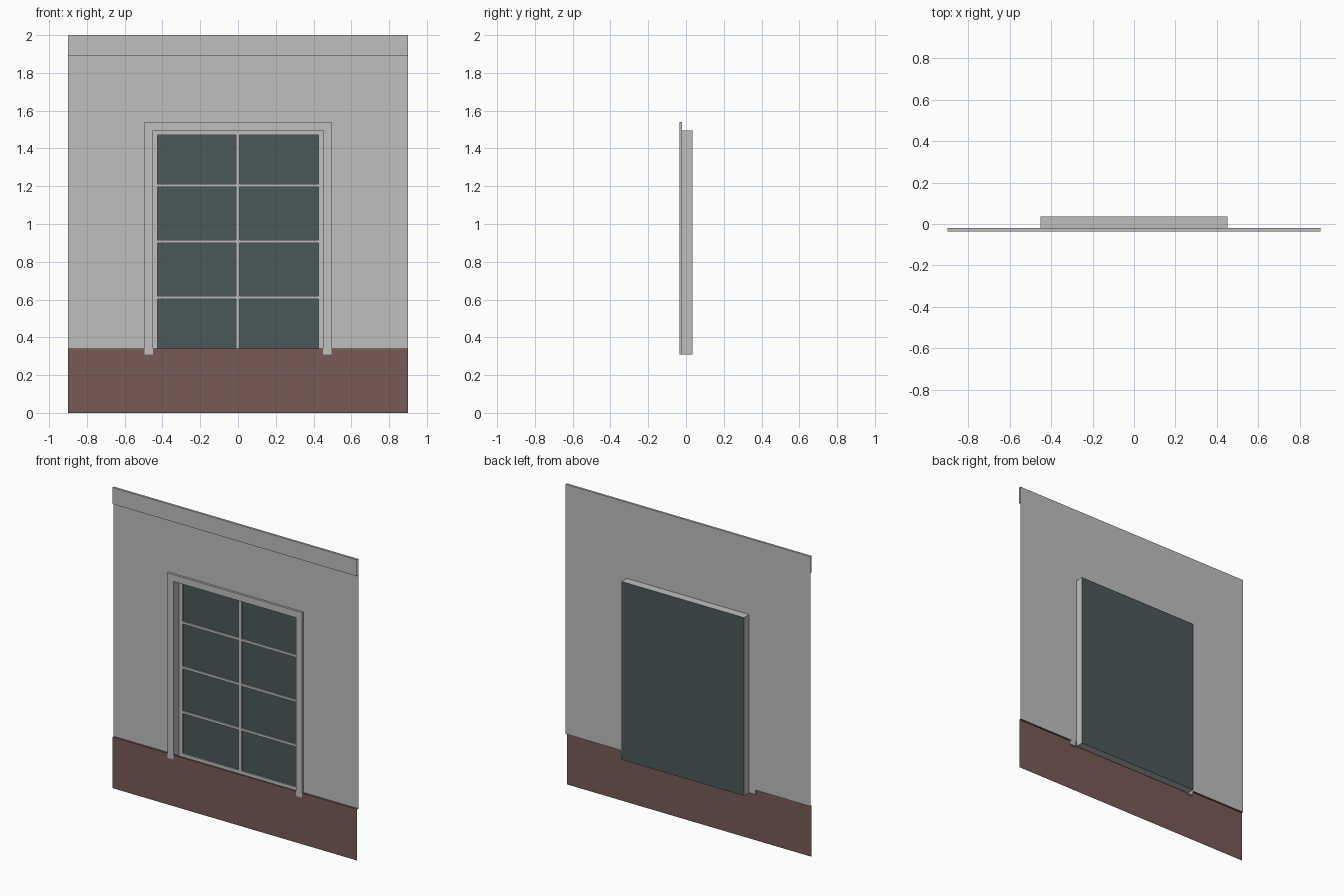
import bpy, bmesh

cube = bpy.data.objects.get("Cube")
if cube:
    bpy.data.objects.remove(cube, do_unlink=True)


def material(name, rgb):
    m = bpy.data.materials.new(name)
    m.use_nodes = True
    m.diffuse_color = (*rgb, 1)
    m.node_tree.nodes["Principled BSDF"].inputs["Base Color"].default_value = (*rgb, 1)
    return m


PLASTER = material("grey plaster", (0.52, 0.52, 0.52))
BRICK = material("red brown plinth", (0.185, 0.105, 0.09))
GLASS = material("dark teal glass", (0.07, 0.102, 0.102))

# Main depths and heights
FRONT, WALL, BACK = -0.035, -0.02, 0.035
PLINTH_TOP, SILL, HEAD = 0.34, 0.31, 1.495
HALF, OPENING = 0.9, 0.45


def finish(name, bm, mat):
    bmesh.ops.recalc_face_normals(bm, faces=bm.faces)
    mesh = bpy.data.meshes.new(name)
    bm.to_mesh(mesh)
    bm.free()
    mesh.materials.append(mat)
    obj = bpy.data.objects.new(name, mesh)
    bpy.context.collection.objects.link(obj)
    return obj


def plate(name, outline, y0, mat, y1=None):
    """Flat (x, z) outline facing the front, made solid back to y1 if given."""
    bm = bmesh.new()
    face = bm.faces.new([bm.verts.new((x, y0, z)) for x, z in outline])
    if y1 is not None:
        new = bmesh.ops.extrude_face_region(bm, geom=[face], use_keep_orig=True)["geom"]
        bmesh.ops.translate(bm, vec=(0, y1 - y0, 0),
                            verts=[v for v in new if isinstance(v, bmesh.types.BMVert)])
        return finish(name, bm, mat)
    obj = finish(name, bm, mat)
    if obj.data.polygons[0].normal.y > 0:
        obj.data.flip_normals()
    return obj


def sweep(name, path, half, mat):
    """Open sheet following a (y, z) path across the width."""
    bm = bmesh.new()
    rows = [[bm.verts.new((x, y, z)) for x in (-half, half)] for y, z in path]
    for a, b in zip(rows, rows[1:]):
        bm.faces.new((a[0], a[1], b[1], b[0]))
    return finish(name, bm, mat)


def rect(x0, x1, z0, z1):
    return [(x0, z0), (x1, z0), (x1, z1), (x0, z1)]


def portal(outer, top, inner, head, z0):
    """Upside-down U outline, open at the bottom."""
    return [(-outer, z0), (-outer, top), (outer, top), (outer, z0),
            (inner, z0), (inner, head), (-inner, head), (-inner, z0)]


# Wall sheet with the window opening
plate("wall", portal(HALF, 2.0, OPENING, HEAD, PLINTH_TOP), WALL, PLASTER)

# Plinth with its narrow ledge
sweep("plinth", [(-0.033, 0), (-0.033, PLINTH_TOP), (WALL, PLINTH_TOP)], HALF, BRICK)

# Cornice band, open at both ends
sweep("cornice_band", [(WALL, 1.89), (FRONT, 1.89), (FRONT, 2.0), (WALL, 2.0)],
      HALF, PLASTER)

# Raised window surround
plate("window_surround", portal(0.495, 1.54, OPENING, HEAD, SILL),
      FRONT, PLASTER, WALL - 0.0005)

# Reveal: four-sided tube behind the opening
bm = bmesh.new()
corners = rect(-OPENING, OPENING, SILL, HEAD)
rings = [[bm.verts.new((x, y, z)) for x, z in corners] for y in (WALL, BACK)]
for i in range(4):
    j = (i + 1) % 4
    bm.faces.new((rings[0][i], rings[0][j], rings[1][j], rings[1][i]))
finish("window_reveal", bm, PLASTER)

# Glass pane
plate("glass", rect(-OPENING, OPENING, SILL, HEAD), BACK - 0.001, GLASS)

# Window frame and glazing bars
BAR_FRONT, BAR_BACK = 0.023, 0.033
plate("window_frame", portal(0.449, HEAD - 0.001, 0.425, 1.47, SILL + 0.001),
      BAR_FRONT, PLASTER, BAR_BACK)
plate("frame_bottom_rail", rect(-0.425, 0.425, SILL + 0.001, 0.335),
      BAR_FRONT, PLASTER, BAR_BACK)
plate("glazing_bar_upright", rect(-0.011, 0.009, 0.335, 1.47),
      BAR_FRONT, PLASTER, BAR_BACK)
for i, z in enumerate((0.61, 0.907, 1.205)):
    plate(f"glazing_bar_{i + 1}", rect(-0.425, 0.425, z - 0.008, z + 0.008),
          BAR_FRONT + 0.001, PLASTER, BAR_BACK)
